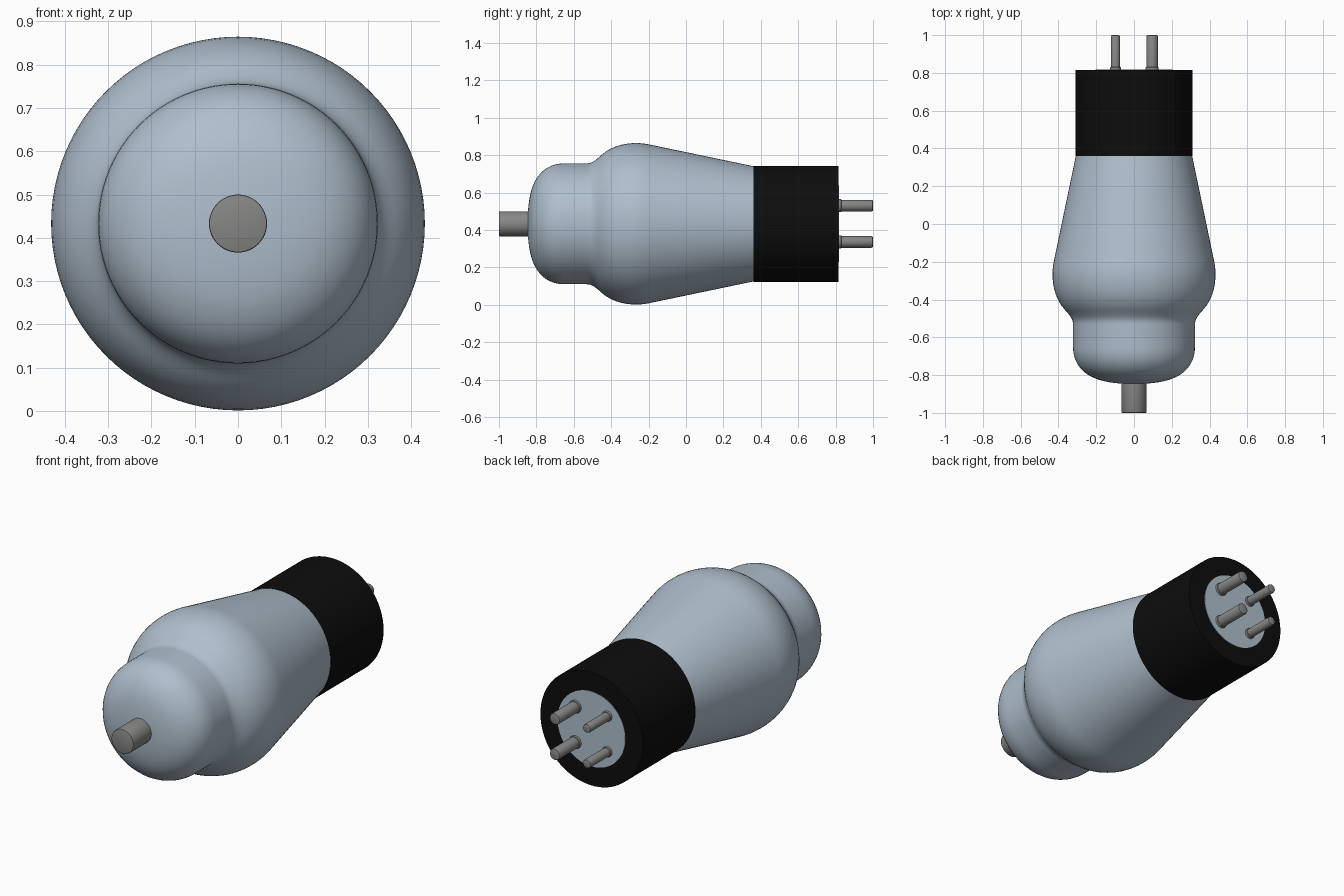
import bpy, bmesh, math
from mathutils import Matrix, Vector
from mathutils.geometry import interpolate_bezier

if "Cube" in bpy.data.objects:
    bpy.data.objects.remove(bpy.data.objects["Cube"])

AXIS_Z = 0.433


def material(name, rgb):
    m = bpy.data.materials.new(name)
    m.use_nodes = True
    m.diffuse_color = (*rgb, 1)
    bsdf = m.node_tree.nodes["Principled BSDF"]
    bsdf.inputs["Base Color"].default_value = (*rgb, 1)
    return m


glass = material("pale blue glass", (0.43, 0.52, 0.61))
black = material("black plastic", (0.004, 0.004, 0.004))
metal = material("grey metal", (0.24, 0.24, 0.235))


def lathe(name, profile, mat, x=0.0, z=AXIS_Z, steps=64):
    """Revolve (y, radius) points about a line parallel to y."""
    bm = bmesh.new()
    verts = [bm.verts.new((r, y, 0)) for y, r in profile]
    edges = [bm.edges.new(pair) for pair in zip(verts, verts[1:])]
    bmesh.ops.spin(bm, geom=verts + edges, cent=(0, 0, 0), axis=(0, 1, 0),
                   angle=math.tau, steps=steps)
    bmesh.ops.remove_doubles(bm, verts=bm.verts, dist=1e-5)
    bmesh.ops.recalc_face_normals(bm, faces=bm.faces)
    bmesh.ops.transform(bm, matrix=Matrix.Translation((x, 0, z)), verts=bm.verts)
    mesh = bpy.data.meshes.new(name)
    bm.to_mesh(mesh)
    bm.free()
    mesh.materials.append(mat)
    obj = bpy.data.objects.new(name, mesh)
    bpy.context.collection.objects.link(obj)
    bpy.ops.object.select_all(action="DESELECT")
    obj.select_set(True)
    bpy.context.view_layer.objects.active = obj
    bpy.ops.object.shade_smooth_by_angle(angle=math.radians(35))
    return obj


def rod(y0, y1, r, bevel):
    """Profile of a cylinder with a softened far end."""
    b = bevel if y1 > y0 else -bevel
    return [(y0, 0), (y0, r), (y1 - b, r), (y1 - b * 0.3, r - bevel * 0.3),
            (y1, r - bevel), (y1, 0)]


# Glass envelope: domed nose, straight neck, bulging shoulder, long taper
curves = [
    [(-0.848, 0), (-0.846, 0.10), (-0.835, 0.16), (-0.82, 0.20)],
    [(-0.82, 0.20), (-0.79, 0.28), (-0.73, 0.323), (-0.65, 0.323)],
    [(-0.53, 0.323), (-0.50, 0.323), (-0.48, 0.343), (-0.45, 0.37)],
    [(-0.45, 0.37), (-0.385, 0.428), (-0.28, 0.442), (-0.20, 0.425)],
]
outline = []
for c in curves:
    for p in interpolate_bezier(*[Vector((*q, 0)) for q in c], 10):
        if not outline or (Vector(outline[-1]) - p.xy).length > 1e-4:
            outline.append((p.x, p.y))
outline += [(0.37, 0.306), (0.37, 0)]
lathe("glass_envelope", outline, glass, steps=96)

# Socket base and the glass disc showing in its end
lathe("socket_base", [(0.36, 0), (0.36, 0.31), (0.816, 0.31), (0.816, 0)], black, steps=96)
lathe("end_disc", [(0.81, 0), (0.81, 0.205), (0.818, 0.205), (0.818, 0)], glass)

# Front terminal cap
lathe("front_terminal", rod(-0.83, -1.0, 0.067, 0.004), metal, steps=48)

# Four contact pins: thick pair on the left, thin pair on the right
for side, x, r in (("left", 0.096, 0.031), ("right", -0.098, 0.024)):
    for level, dz in (("upper", 0.097), ("lower", -0.097)):
        lathe(f"{side}_{level}_pin", rod(0.81, 1.0, r, 0.007), metal, x, AXIS_Z + dz, 32)
        lathe(f"{side}_{level}_pin_collar", rod(0.81, 0.831, r + 0.004, 0.004),
              metal, x, AXIS_Z + dz, 32)
